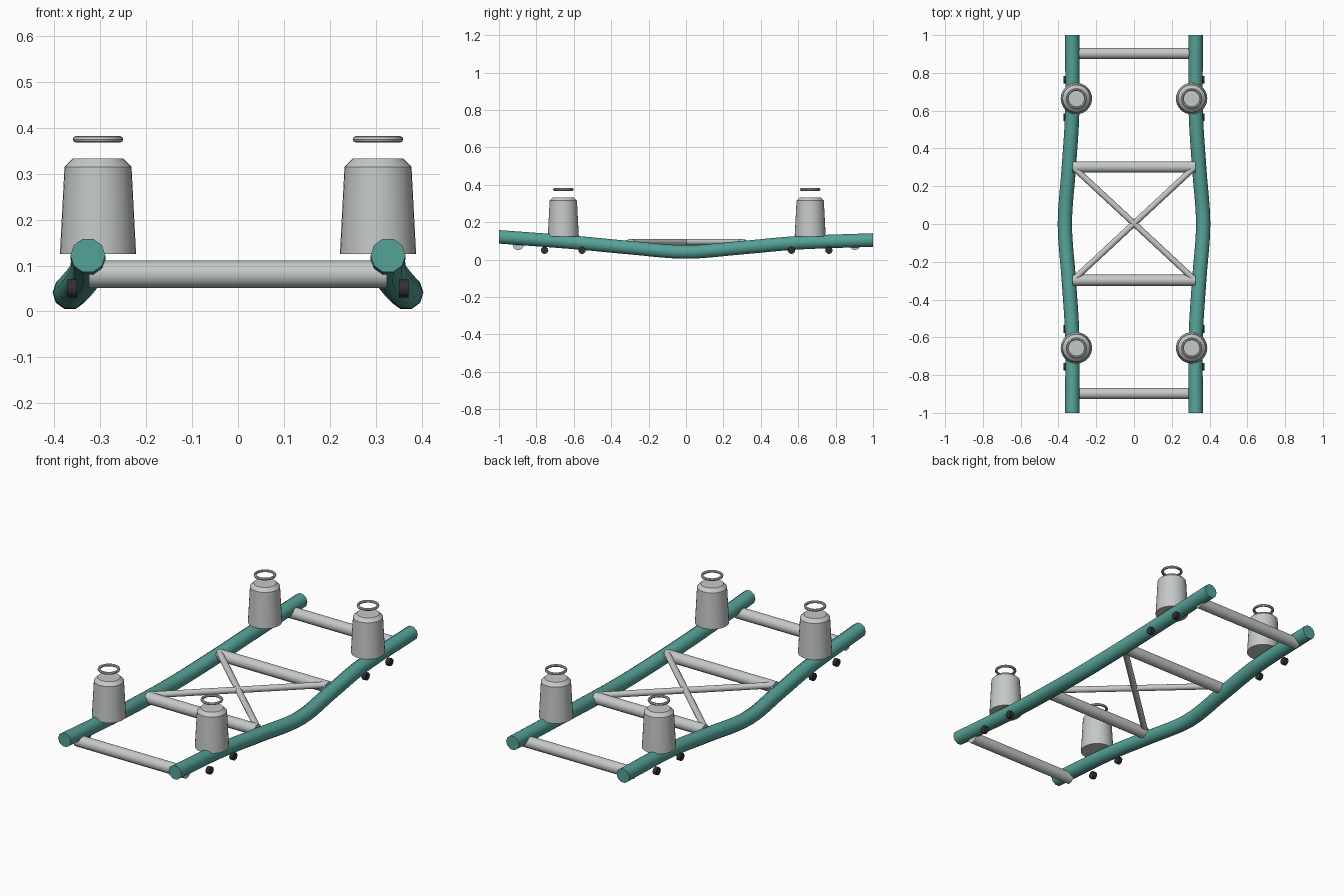
import bpy
import bmesh
from math import cos, sin, tau, radians
from mathutils import Vector

cube = bpy.data.objects.get("Cube")
if cube:
    bpy.data.objects.remove(cube, do_unlink=True)


def material(name, rgb):
    m = bpy.data.materials.new(name)
    m.use_nodes = True
    m.diffuse_color = (*rgb, 1)
    m.node_tree.nodes["Principled BSDF"].inputs["Base Color"].default_value = (*rgb, 1)
    return m


TEAL = material("teal paint", (0.09, 0.36, 0.31))
STEEL = material("light grey steel", (0.56, 0.58, 0.58))
BLACK = material("black rubber", (0.03, 0.03, 0.033))


def skin(name, rings, mat, closed=False, angle=40):
    """Join rings of points into a tube, capped unless it closes on itself."""
    bm = bmesh.new()
    loops = [[bm.verts.new(p) for p in ring] for ring in rings]
    n = len(loops[0])
    pairs = list(zip(loops, loops[1:]))
    if closed:
        pairs.append((loops[-1], loops[0]))
    else:
        bm.faces.new(loops[0])
        bm.faces.new(loops[-1])
    for a, b in pairs:
        for i in range(n):
            j = (i + 1) % n
            bm.faces.new((a[i], a[j], b[j], b[i]))
    bmesh.ops.recalc_face_normals(bm, faces=bm.faces)
    mesh = bpy.data.meshes.new(name)
    bm.to_mesh(mesh)
    bm.free()
    mesh.materials.append(mat)
    ob = bpy.data.objects.new(name, mesh)
    bpy.context.collection.objects.link(ob)
    bpy.ops.object.select_all(action="DESELECT")
    ob.select_set(True)
    bpy.context.view_layer.objects.active = ob
    bpy.ops.object.shade_smooth_by_angle(angle=radians(angle))
    return ob


def circle(centre, u, v, r, n):
    return [centre + (u * cos(tau * i / n) + v * sin(tau * i / n)) * r for i in range(n)]


def rod(name, a, b, r, mat, n=16):
    a, b = Vector(a), Vector(b)
    d = (b - a).normalized()
    u = d.cross(Vector((0, 0, 1))).normalized()
    v = u.cross(d)
    return skin(name, [circle(p, u, v, r, n) for p in (a, b)], mat)


def lathe(name, centre, profile, mat, n=32, closed=False):
    c, x, y, z = Vector(centre), Vector((1, 0, 0)), Vector((0, 1, 0)), Vector((0, 0, 1))
    return skin(name, [circle(c + z * h, x, y, r, n) for r, h in profile], mat, closed)


def smooth_path(points, steps=6):
    """Catmull-Rom path through the points."""
    p = [Vector(q) for q in points]
    p = [2 * p[0] - p[1]] + p + [2 * p[-1] - p[-2]]
    path = []
    for a, b, c, d in zip(p, p[1:], p[2:], p[3:]):
        for i in range(steps):
            t = i / steps
            path.append(0.5 * (2 * b + (c - a) * t + (2 * a - 5 * b + 4 * c - d) * t * t
                               + (3 * b - a - 3 * c + d) * t ** 3))
    return path + [p[-2]]


# Side rails: dip down and bow outwards in the middle
RAIL = [(0.327, -1, 0.122), (0.327, -0.6, 0.092), (0.345, -0.3, 0.064), (0.366, 0, 0.041),
        (0.345, 0.3, 0.064), (0.327, 0.6, 0.09), (0.327, 1, 0.105)]
for side, s in (("left", 1), ("right", -1)):
    path = smooth_path([(x * s, y, z) for x, y, z in RAIL])
    rings = [circle(p, Vector((s, 0, 0)), Vector((0, 0, 1)), 0.038, 10) for p in path]
    skin(side + "_rail", rings, TEAL)

# Cross tubes between the rails
for name, y in (("front", -0.897), ("front_middle", -0.298), ("back_middle", 0.302), ("back", 0.903)):
    rod(name + "_cross_tube", (-0.325, y, 0.081), (0.325, y, 0.081), 0.03, STEEL)

# Diagonal bracing
for name, s in (("left", 1), ("right", -1)):
    rod(name + "_diagonal_brace", (0.315 * s, -0.29, 0.094), (-0.315 * s, 0.295, 0.094), 0.016, STEEL)

# Suspension cans, floating rings and bushes
CAN = [(0.083, 0.125), (0.073, 0.315), (0.055, 0.333)]
RING = [(0.048 + 0.007 * cos(tau * i / 8), 0.375 + 0.007 * sin(tau * i / 8)) for i in range(8)]
for side, s in (("left", 1), ("right", -1)):
    for end, y in (("front", -0.656), ("back", 0.664)):
        tag = end + "_" + side
        lathe(tag + "_spring_can", (0.305 * s, y, 0), CAN, STEEL)
        lathe(tag + "_can_ring", (0.305 * s, y, 0), RING, STEEL, closed=True)
        for part, offset in (("first", -0.1), ("second", 0.1)):
            rod(tag + "_" + part + "_bush", (0.351 * s, y + offset, 0.05),
                (0.372 * s, y + offset, 0.05), 0.02, BLACK, 12)
